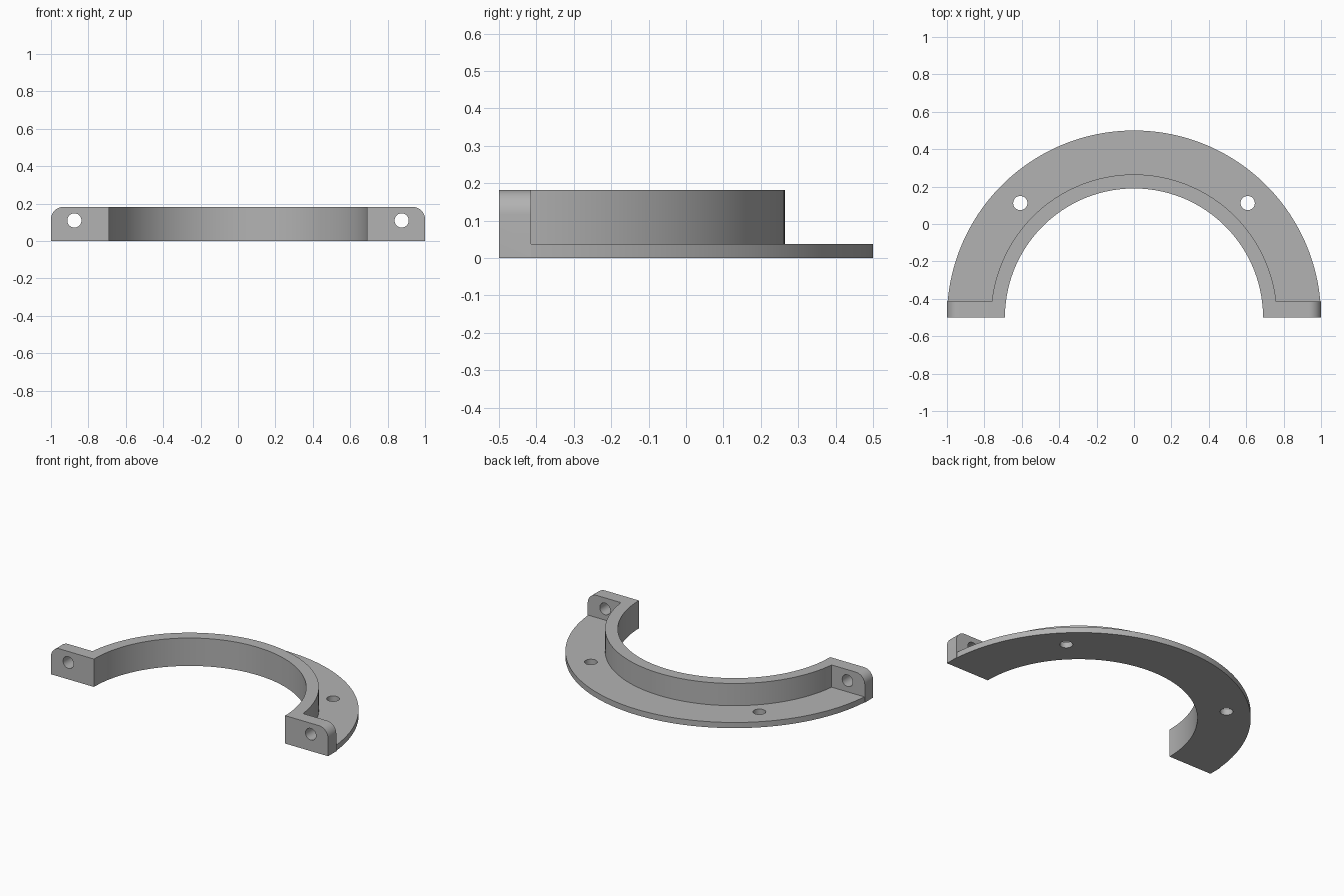
import bpy, bmesh, math
from mathutils import Vector, Matrix

cube = bpy.data.objects.get("Cube")
if cube:
    bpy.data.objects.remove(cube)

FRONT, TAB_BACK = -0.5, -0.415
R_IN, R_WALL, R_OUT = 0.69, 0.765, 1.0
PLATE, HEIGHT = 0.037, 0.182
CORNER, HOLE = 0.065, 0.038

grey = bpy.data.materials.new("plain_grey")
grey.use_nodes = True
colour = (0.45, 0.45, 0.45, 1)
grey.diffuse_color = colour
grey.node_tree.nodes["Principled BSDF"].inputs["Base Color"].default_value = colour


def finish(name, bm):
    bmesh.ops.recalc_face_normals(bm, faces=bm.faces)
    mesh = bpy.data.meshes.new(name)
    bm.to_mesh(mesh)
    bm.free()
    mesh.materials.append(grey)
    obj = bpy.data.objects.new(name, mesh)
    bpy.context.collection.objects.link(obj)
    return obj


def section(bm, points, y):
    return bm.faces.new([bm.verts.new((x, y, z)) for x, z in points])


def half_ring(name):
    # L-shaped section swept through half a turn
    bm = bmesh.new()
    face = section(bm, [(R_IN, 0), (R_OUT, 0), (R_OUT, PLATE), (R_WALL, PLATE),
                        (R_WALL, HEIGHT), (R_IN, HEIGHT)], FRONT)
    start = face.copy()
    bmesh.ops.spin(bm, geom=[face], cent=(0, FRONT, 0), axis=(0, 0, 1),
                   angle=math.pi, steps=96, use_duplicate=False)
    bmesh.ops.remove_doubles(bm, verts=bm.verts, dist=1e-5)
    return finish(name, bm)


def tab(name, side):
    # Upright lug with its outer top corner rounded
    inner = 0.725
    points = [(inner, 0), (R_OUT, 0)]
    for i in range(13):
        a = math.pi / 2 * i / 12
        points.append((R_OUT - CORNER + CORNER * math.cos(a),
                       HEIGHT - CORNER + CORNER * math.sin(a)))
    points.append((inner, HEIGHT))
    bm = bmesh.new()
    face = section(bm, [(side * x, z) for x, z in points], FRONT)
    out = bmesh.ops.extrude_face_region(bm, geom=[face], use_keep_orig=True)
    moved = [v for v in out["geom"] if isinstance(v, bmesh.types.BMVert)]
    bmesh.ops.translate(bm, verts=moved, vec=(0, TAB_BACK - FRONT, 0))
    return finish(name, bm)


def drill(name, place, along_y):
    bm = bmesh.new()
    turn = Matrix.Rotation(math.pi / 2, 4, "X") if along_y else Matrix()
    bmesh.ops.create_cone(bm, cap_ends=True, segments=32, radius1=HOLE, radius2=HOLE,
                          depth=0.24, matrix=Matrix.Translation(Vector(place)) @ turn)
    return finish(name, bm)


def combine(target, other, operation):
    mod = target.modifiers.new("join", "BOOLEAN")
    mod.operation, mod.solver, mod.object = operation, "EXACT", other
    bpy.context.view_layer.objects.active = target
    bpy.ops.object.modifier_apply(modifier=mod.name)
    bpy.data.objects.remove(other)


bracket = half_ring("half_ring_bracket")
for side in (-1, 1):
    combine(bracket, tab("tab", side), "UNION")
for side in (-1, 1):
    # Bolt holes through the tabs and the flange
    combine(bracket, drill("tab_drill", (side * 0.875, -0.46, 0.11), True), "DIFFERENCE")
    combine(bracket, drill("flange_drill", (side * 0.608, 0.112, 0), False), "DIFFERENCE")

bpy.ops.object.select_all(action="DESELECT")
bracket.select_set(True)
bpy.context.view_layer.objects.active = bracket
bpy.ops.object.shade_smooth_by_angle(angle=math.radians(30))
